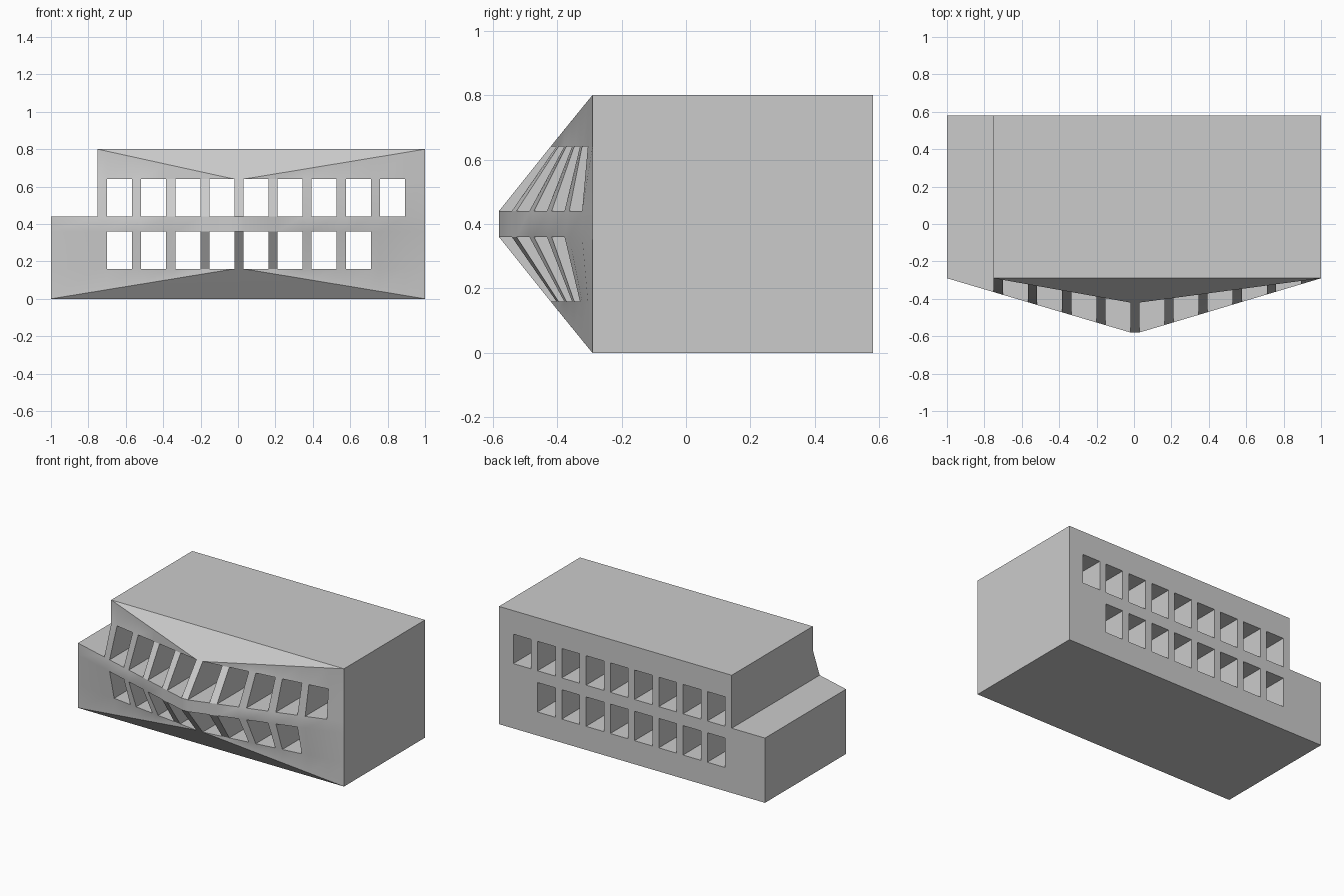
import bpy
import bmesh
from math import radians

cube = bpy.data.objects.get("Cube")
if cube:
    bpy.data.objects.remove(cube, do_unlink=True)

# Main dimensions
WALL, BACK = -0.29, 0.58            # plain front plane and rear wall
LEFT, STEP, RIGHT = -1.0, -0.75, 1.0
PIER = (-0.02, 0.03)                # central pier at the tip of the bulge
ROWS = [0, 0.16, 0.36, 0.44, 0.64, 0.8]
WIN_START, PITCH, WIDTH = -0.70, 0.1823, 0.134

# Column lines: building ends, roof step and both edges of each window
xs = [LEFT, STEP]
for w in range(9):
    x = WIN_START + w * PITCH
    xs += [x, x + WIDTH]
xs.append(RIGHT)
last = len(xs) - 1


def bulge(x, left):
    """Share of the full bulge: 0 at the building ends, 1 at the central pier."""
    if x < PIER[0]:
        return max(0, (x - left) / (PIER[0] - left))
    return min(1, (RIGHT - x) / (RIGHT - PIER[1]))


def front(i, row):
    x, z = xs[i], ROWS[row]
    t = bulge(x, STEP if row > 3 else LEFT)
    depth = 0.29 if row in (2, 3) else 0.13
    if row == 0:                     # lower fold climbs towards the middle
        z = ROWS[1] * t
    if row == 5:                     # upper fold drops towards the middle
        z = ROWS[5] - (ROWS[5] - ROWS[4]) * t
    return x, WALL - depth * t, z


def back(i, row):
    return xs[i], BACK, ROWS[row]


bm = bmesh.new()
verts = {}


def face(points):
    """Add a face, sharing vertices and skipping collapsed corners."""
    ring = []
    for p in points:
        key = tuple(round(c, 4) for c in p)
        if key not in verts:
            verts[key] = bm.verts.new(key)
        if verts[key] not in ring:
            ring.append(verts[key])
    if len(ring) > 2:
        bm.faces.new(ring)


# Facade and rear wall cells, with window tunnels running right through
for row in range(5):
    for i in range(1 if row > 2 else 0, last):
        corners = [(i, row), (i + 1, row), (i + 1, row + 1), (i, row + 1)]
        is_gap = i >= 2 and i % 2 == 0
        window = is_gap and (row == 3 or (row == 1 and i < last - 2))
        if window:
            for a, b in zip(corners, corners[1:] + corners[:1]):
                face([front(*a), front(*b), back(*b), back(*a)])
        else:
            face([front(*c) for c in corners])
            face([back(*c) for c in reversed(corners)])

# Sloping triangles, roof and underside
for row, first in ((0, 0), (5, 1)):
    cols = range(first, last + 1)
    face([front(i, row) for i in cols])
    face([front(first, row), front(last, row)] + [back(i, row) for i in reversed(cols)])

# End walls, step wall and terrace
for i, rows in ((0, range(4)), (1, range(3, 6)), (last, range(6))):
    face([front(i, r) for r in rows] + [back(i, r) for r in reversed(rows)])
face([front(0, 3), front(1, 3), back(1, 3), back(0, 3)])

bmesh.ops.recalc_face_normals(bm, faces=bm.faces[:])
mesh = bpy.data.meshes.new("building")
bm.to_mesh(mesh)
bm.free()
building = bpy.data.objects.new("building", mesh)
bpy.context.collection.objects.link(building)

# Plain grey finish
grey = bpy.data.materials.new("plain grey")
grey.use_nodes = True
colour = (0.6, 0.6, 0.6, 1)
grey.diffuse_color = colour
grey.node_tree.nodes["Principled BSDF"].inputs["Base Color"].default_value = colour
mesh.materials.append(grey)

bpy.context.view_layer.objects.active = building
building.select_set(True)
bpy.ops.object.shade_smooth_by_angle(angle=radians(30))
